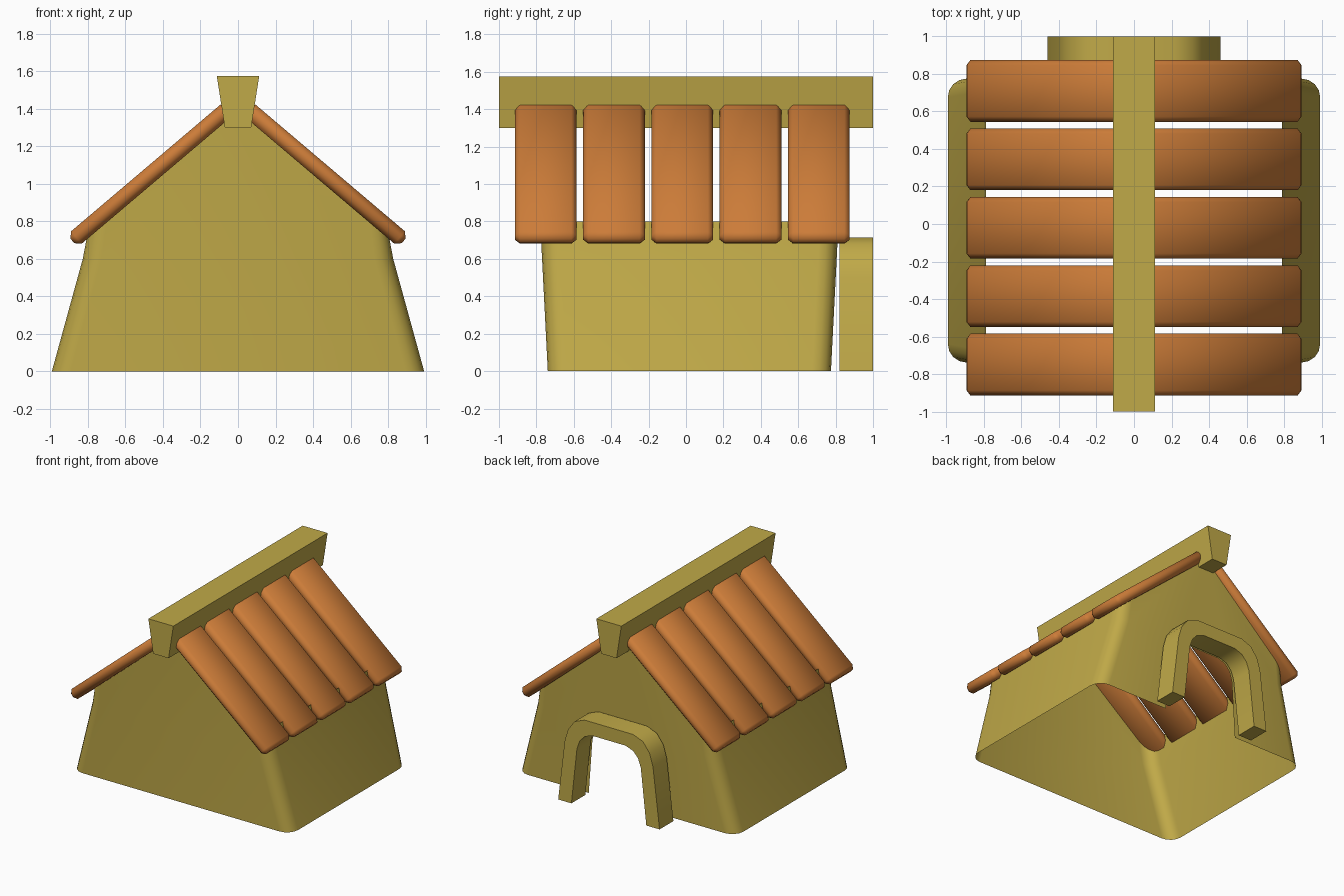
import bpy, bmesh, math
from mathutils import Matrix

if "Cube" in bpy.data.objects:
    bpy.data.objects.remove(bpy.data.objects["Cube"])


def material(name, color):
    m = bpy.data.materials.new(name)
    m.diffuse_color = (*color, 1)
    m.use_nodes = True
    m.node_tree.nodes["Principled BSDF"].inputs["Base Color"].default_value = m.diffuse_color
    return m


OLIVE = material("olive", (0.53, 0.40, 0.065))
ORANGE = material("orange", (0.60, 0.20, 0.04))


def finish(name, bm, mat, angle=None):
    bmesh.ops.recalc_face_normals(bm, faces=bm.faces[:])
    me = bpy.data.meshes.new(name)
    bm.to_mesh(me)
    bm.free()
    me.materials.append(mat)
    if angle:
        me.shade_smooth()
        me.set_sharp_from_angle(angle=math.radians(angle))
    ob = bpy.data.objects.new(name, me)
    bpy.context.collection.objects.link(ob)
    return ob


def prism(name, outline, y0, y1, mat):
    """Extrude an xz outline along y."""
    bm = bmesh.new()
    face = bm.faces.new([bm.verts.new((x, y0, z)) for x, z in outline])
    new = bmesh.ops.extrude_face_region(bm, geom=[face])["geom"]
    moved = [v for v in new if isinstance(v, bmesh.types.BMVert)]
    bmesh.ops.translate(bm, verts=moved, vec=(0, y1 - y0, 0))
    return finish(name, bm, mat, 35)


# Door arch: half profiles from the foot up to the middle
OUTER = [(0.46, 0), (0.40, 0.50), (0.37, 0.60), (0.31, 0.68), (0.22, 0.715)]
INNER = [(0.34, 0), (0.29, 0.46), (0.265, 0.53), (0.22, 0.58), (0.15, 0.605)]


def mirrored(half):
    return half + [(-x, z) for x, z in reversed(half)]


prism("door_arch", mirrored(OUTER) + mirrored(INNER)[::-1], 0.82, 1.0, OLIVE)

# Ridge beam, wider at the top
prism("ridge_beam", [(-0.07, 1.30), (0.07, 1.30), (0.113, 1.575), (-0.113, 1.575)],
      -1.0, 1.0, OLIVE)

# Walls: open thin shell with rounded corners, gables and a doorway at the back
CY, R, SEG, APEX = 0.018, 0.10, 4, 1.44


def depth(z):
    return 0.757 + 0.051 * z


def corner(half_x, z, roof, sx, sy):
    """Rounded corner points from the side wall round to the gable."""
    pts = []
    for i in range(SEG + 1):
        a = math.pi / 2 * i / SEG
        x = half_x - R + R * math.cos(a)
        h = APEX - 0.81 * x if roof else z
        pts.append((sx * x, CY + sy * (depth(h) - R + R * math.sin(a)), h))
    return pts


bm = bmesh.new()
LEVELS = [(0.993, 0, False), (0.828, 0.6, False), (0.79, 0.8, True)]
cols = {(sx, sy): [[bm.verts.new(p) for p in corner(*lv, sx, sy)] for lv in LEVELS]
        for sx in (-1, 1) for sy in (-1, 1)}


def strip(low, high):
    for i in range(len(low) - 1):
        bm.faces.new((low[i], low[i + 1], high[i + 1], high[i]))


for c in cols.values():
    for k in range(2):
        strip(c[k], c[k + 1])
for sx in (-1, 1):
    for k in range(2):
        strip([cols[sx, -1][k][0], cols[sx, 1][k][0]],
              [cols[sx, -1][k + 1][0], cols[sx, 1][k + 1][0]])
# Front gable
tip = bm.verts.new((0, CY - depth(APEX), APEX))
bm.faces.new([lv[-1] for lv in cols[-1, -1]] + [tip]
             + [lv[-1] for lv in reversed(cols[1, -1])])
# Back gable in two halves round the doorway
tip = bm.verts.new((0, CY + depth(APEX), APEX))
top = bm.verts.new((0, CY + depth(0.605), 0.605))
for sx in (-1, 1):
    door = [bm.verts.new((sx * x, CY + depth(z), z)) for x, z in INNER]
    bm.faces.new([lv[-1] for lv in cols[sx, 1]] + [tip, top] + door[::-1])
finish("walls", bm, OLIVE, 50)

# Roof planks: five chamfered boards on each slope
for side, sx in (("left", -1), ("right", 1)):
    for i in range(5):
        bm = bmesh.new()
        bmesh.ops.create_cube(bm, size=1, matrix=Matrix.Diagonal((1.10, 0.33, 0.087, 1)))
        bmesh.ops.bevel(bm, geom=bm.edges[:], offset=0.028, segments=1,
                        affect='EDGES', profile=0.5)
        ob = finish(f"roof_plank_{side}_{i + 1}", bm, ORANGE, 80)
        ob.location = (sx * 0.464, -0.75 + 0.365 * i, 1.052)
        ob.rotation_euler = (0, sx * math.radians(40.3), 0)
